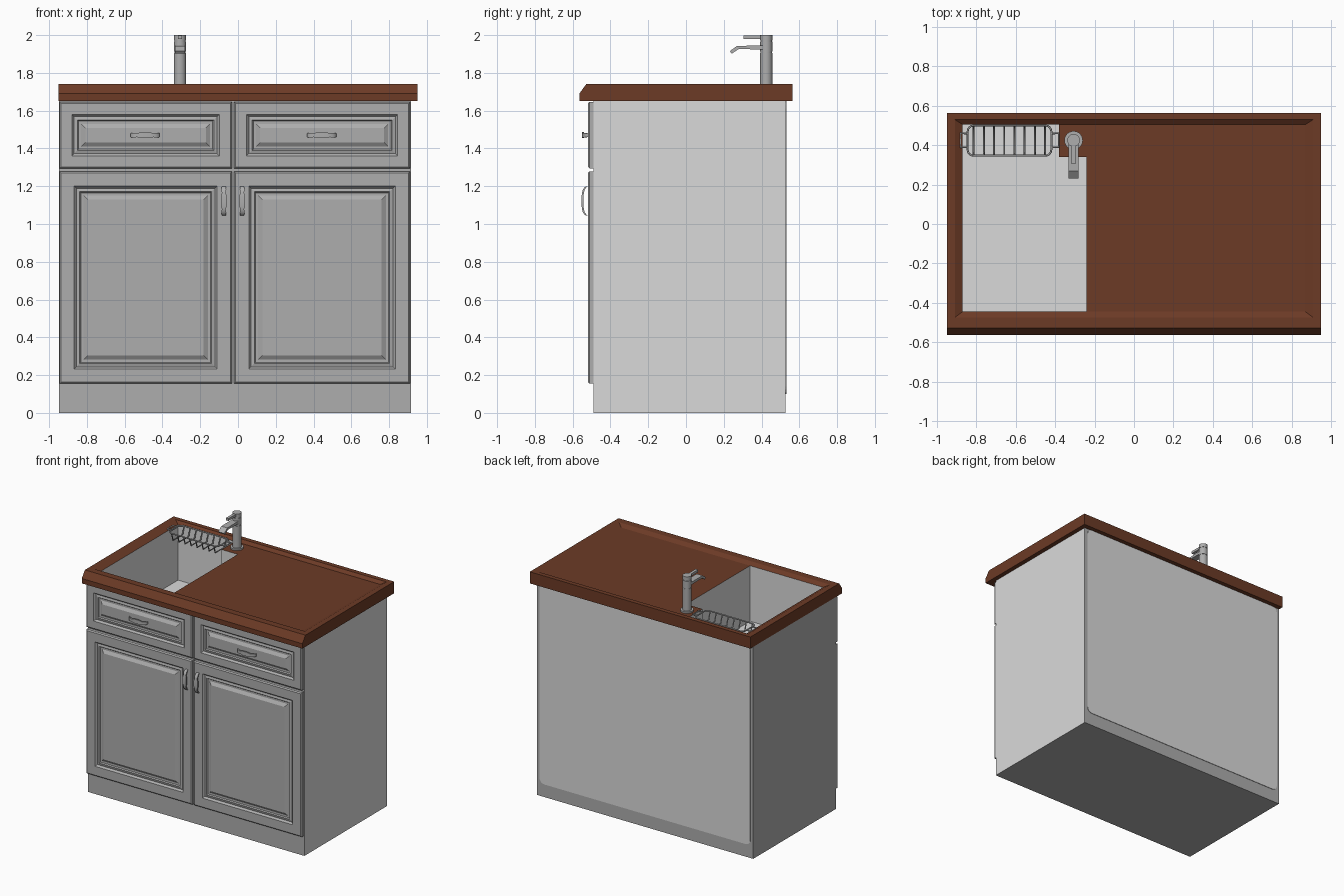
import bpy, bmesh, math
from mathutils import Vector, Matrix

if "Cube" in bpy.data.objects:
    bpy.data.objects.remove(bpy.data.objects["Cube"])


def material(name, rgb):
    m = bpy.data.materials.new(name)
    m.diffuse_color = (*rgb, 1)
    m.use_nodes = True
    m.node_tree.nodes["Principled BSDF"].inputs["Base Color"].default_value = m.diffuse_color
    return m


GREY = material("grey paint", (0.42, 0.42, 0.42))
PALE = material("pale grey", (0.70, 0.70, 0.70))
WOOD = material("brown wood", (0.15, 0.043, 0.019))


def add_object(name, bm, mats, smooth=False, recalc=True):
    if recalc:
        bmesh.ops.recalc_face_normals(bm, faces=bm.faces)
    me = bpy.data.meshes.new(name)
    bm.to_mesh(me)
    bm.free()
    for m in mats:
        me.materials.append(m)
    if smooth:
        me.shade_smooth()
        me.set_sharp_from_angle(angle=math.radians(35))
    ob = bpy.data.objects.new(name, me)
    bpy.context.collection.objects.link(ob)
    return ob


def loft(bm, rings, cap_start=True, cap_end=True):
    """Bridge a list of closed point rings; returns the last ring's vertices."""
    vs = [[bm.verts.new(p) for p in r] for r in rings]
    for a, b in zip(vs, vs[1:]):
        n = len(a)
        for i in range(n):
            j = (i + 1) % n
            bm.faces.new((a[i], a[j], b[j], b[i]))
    if cap_start:
        bm.faces.new(vs[0][::-1])
    if cap_end:
        bm.faces.new(vs[-1])
    return vs[-1]


def rect_xy(x0, x1, y0, y1, z):
    return [(x0, y0, z), (x1, y0, z), (x1, y1, z), (x0, y1, z)]


def rect_xz(x0, x1, z0, z1, y):
    return [(x0, y, z0), (x1, y, z0), (x1, y, z1), (x0, y, z1)]


def cylinder(bm, x, y, z0, z1, r, n=24):
    bmesh.ops.create_cone(bm, cap_ends=True, segments=n, radius1=r, radius2=r, depth=z1 - z0,
                          matrix=Matrix.Translation((x, y, (z0 + z1) / 2)))


def wire(name, paths, r, mat):
    """Round wires along (points, closed) paths."""
    cu = bpy.data.curves.new(name, 'CURVE')
    cu.dimensions = '3D'
    cu.bevel_depth = r
    cu.bevel_resolution = 1
    cu.use_fill_caps = True
    for pts, closed in paths:
        s = cu.splines.new('POLY')
        s.points.add(len(pts) - 1)
        for p, c in zip(s.points, pts):
            p.co = (*c, 1)
        s.use_cyclic_u = closed
    cu.materials.append(mat)
    ob = bpy.data.objects.new(name, cu)
    bpy.context.collection.objects.link(ob)


def rounded(x0, x1, y0, y1, r, n=5):
    pts = []
    for cx, cy, a0 in ((x1 - r, y1 - r, 0), (x0 + r, y1 - r, 90), (x0 + r, y0 + r, 180), (x1 - r, y0 + r, 270)):
        for k in range(n):
            a = math.radians(a0 + 90 * k / (n - 1))
            pts.append((cx + r * math.cos(a), cy + r * math.sin(a)))
    return pts


# Cabinet body, open at the top under the worktop, right side paler
bm = bmesh.new()
loft(bm, [rect_xy(-0.948, 0.915, -0.49, 0.527, z) for z in (0, 1.655)], cap_end=False)
for f in bm.faces:
    f.normal_update()
    f.material_index = 1 if f.normal.x > 0.9 else 0
add_object("cabinet_body", bm, [GREY, PALE], recalc=False)

# Pale back plate with rounded corners
bm = bmesh.new()
outline = rounded(-0.925, 0.89, 0.1, 1.652, 0.04)
loft(bm, [[(x, y, z) for x, z in outline] for y in (0.525, 0.531)])
add_object("back_panel", bm, [PALE])

# Worktop: chamfered front edge, rim and sunken top with a cut-out for the sink
bm = bmesh.new()
last = loft(bm, [rect_xy(-0.93, 0.90, -0.48, 0.515, 1.652),
                 rect_xy(-0.95, 0.95, -0.565, 0.565, 1.652),
                 rect_xy(-0.95, 0.95, -0.565, 0.565, 1.69),
                 rect_xy(-0.95, 0.95, -0.527, 0.565, 1.742),
                 rect_xy(-0.91, 0.91, -0.475, 0.53, 1.742),
                 rect_xy(-0.87, 0.87, -0.445, 0.505, 1.722)], False, False)
cut = [bm.verts.new(p) for p in ((-0.38, 0.505, 1.722), (-0.38, 0.34, 1.722),
                                 (-0.24, 0.34, 1.722), (-0.24, -0.445, 1.722))]
bm.faces.new([cut[3], last[1], last[2], cut[0], cut[1], cut[2]])
add_object("worktop", bm, [WOOD], recalc=False)

# Sink basin, seen from inside
bm = bmesh.new()
plan = [(-0.87, -0.445), (-0.24, -0.445), (-0.24, 0.34), (-0.38, 0.34), (-0.38, 0.505), (-0.87, 0.505)]
low = [bm.verts.new((x, y, 1.29)) for x, y in plan]
top = [bm.verts.new((x, y, 1.722)) for x, y in plan]
bm.faces.new(low)
for i in range(6):
    j = (i + 1) % 6
    bm.faces.new((low[j], low[i], top[i], top[j]))
add_object("sink_basin", bm, [PALE], recalc=False)

# Sink drain
bm = bmesh.new()
cylinder(bm, -0.575, 0.305, 1.285, 1.296, 0.075, 32)
cylinder(bm, -0.575, 0.305, 1.29, 1.301, 0.062, 32)
add_object("sink_drain", bm, [PALE], True)


# Doors and drawer fronts with nested mouldings
def front_panel(name, x0, x1, z0, z1, m):
    steps = [(0, -0.488), (0, -0.512), (0.008, -0.52), (m, -0.52), (m + 0.012, -0.506),
             (m + 0.03, -0.511), (m + 0.036, -0.503), (m + 0.05, -0.503), (m + 0.072, -0.517)]
    b = bmesh.new()
    loft(b, [rect_xz(x0 + i, x1 - i, z0 + i, z1 - i, y) for i, y in steps])
    add_object(name, b, [GREY])


# Bowed handles, swept along x or z
def handle(name, cx, cz, length, upright, reach):
    b = bmesh.new()
    rings = []
    stations = [(-0.5, 0.010, 0), (-0.47, 0.011, 0.35), (-0.38, 0.013, 0.75), (-0.28, 0.010, 0.9), (-0.15, 0.016, 1)]
    stations += [(-t, w, d) for t, w, d in reversed(stations)]
    for t, w, d in stations:
        y = -0.518 - (reach - 0.01) * d
        ring = []
        for s, o in ((-1, 0), (1, 0), (1, -0.01), (-1, -0.01)):
            u, v = t * length, s * w
            ring.append((cx + v, y + o, cz + u) if upright else (cx + u, y + o, cz + v))
        rings.append(ring)
    loft(b, rings)
    add_object(name, b, [GREY], True)


for side, x0, x1, hx, dx in (("left", -0.945, -0.033, -0.075, -0.492), ("right", -0.02, 0.91, 0.022, 0.443)):
    front_panel(side + "_door", x0, x1, 0.155, 1.278, 0.077)
    front_panel(side + "_drawer_front", x0, x1, 1.295, 1.645, 0.065)
    handle(side + "_door_handle", hx, 1.122, 0.155, True, 0.035)
    handle(side + "_drawer_handle", dx, 1.47, 0.155, False, 0.032)

# Tap: stacked cylinders, flat spout and lever
TX, TY = -0.307, 0.425
bm = bmesh.new()
for z0, z1, r in ((1.72, 1.734, 0.047), (1.73, 1.905, 0.032), (1.905, 1.912, 0.030),
                  (1.912, 1.965, 0.032), (1.965, 1.971, 0.029), (1.971, 2.0, 0.032)):
    cylinder(bm, TX, TY, z0, z1, r)
add_object("tap_body", bm, [GREY], True)


def bar(name, profile, half):
    b = bmesh.new()
    loft(b, [[(TX + s * half, y, z) for y, z in profile] for s in (-1, 1)])
    add_object(name, b, [GREY])


bar("tap_spout", [(0.42, 1.945), (0.27, 1.943), (0.232, 1.915), (0.243, 1.902), (0.278, 1.926), (0.42, 1.924)], 0.026)
bar("tap_lever", [(0.42, 1.998), (0.305, 1.998), (0.305, 1.98), (0.42, 1.978)], 0.011)

# Wire rack hung across the back of the sink
Z = 1.728
paths = [([(x, y, Z) for x, y in rounded(-0.845, -0.42, 0.347, 0.5, 0.03)], True)]
for i in range(8):
    x = -0.815 + i * 0.052
    paths.append(([(x, 0.347, Z), (x, 0.365, Z - 0.06), (x, 0.482, Z - 0.06), (x, 0.5, Z)], False))
for a, b in ((-0.845, -0.882), (-0.42, -0.383)):
    paths.append(([(a, 0.39, Z), (b, 0.39, Z), (b, 0.46, Z), (a, 0.46, Z)], False))
wire("dish_rack", paths, 0.005, GREY)
